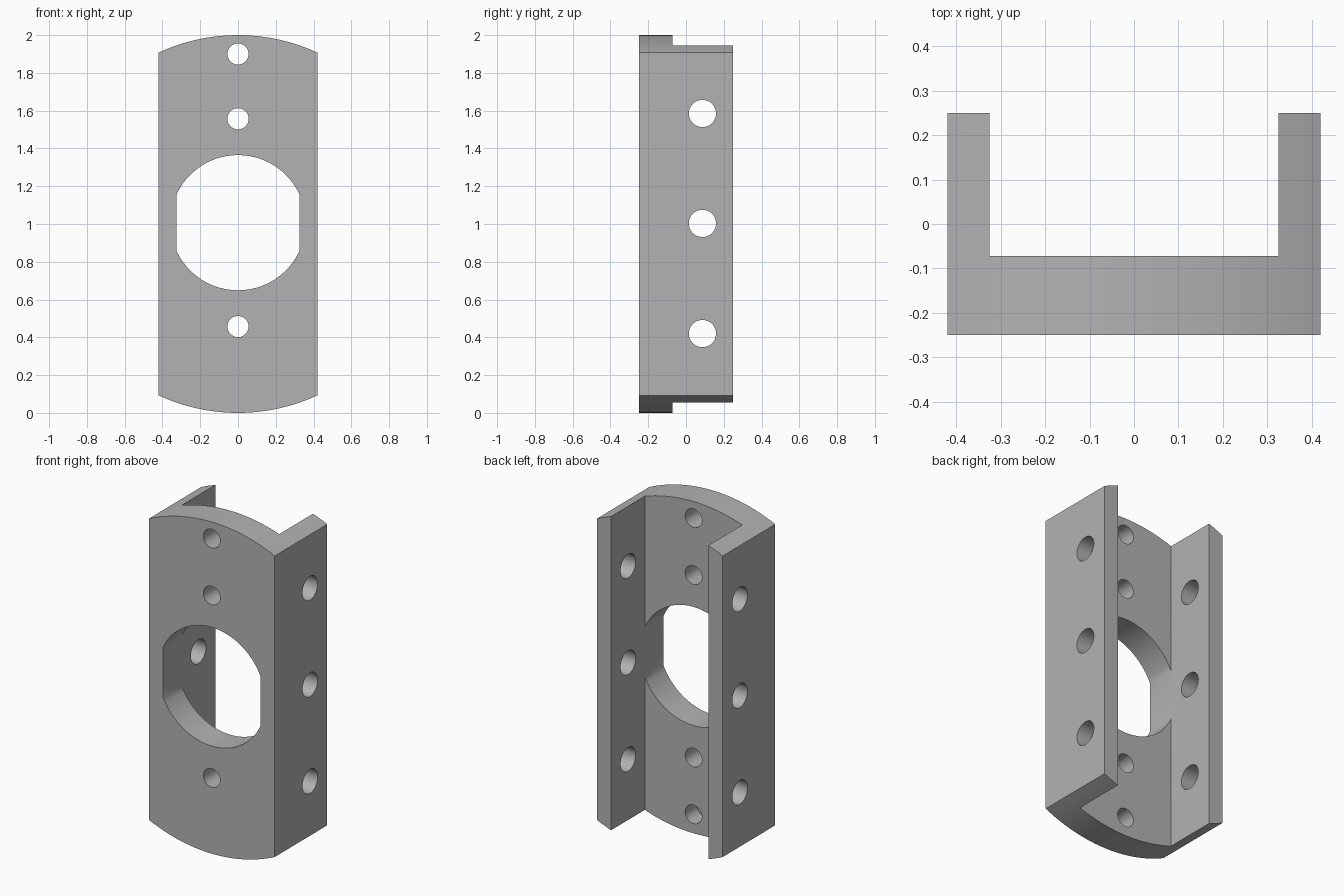
import bpy
import bmesh
from math import sin, cos, pi, asin

cube = bpy.data.objects.get("Cube")
if cube:
    bpy.data.objects.remove(cube, do_unlink=True)

HALF_W, INNER = 0.42, 0.325      # outer and inner half widths
FRONT, BACK, WEB = -0.25, 0.25, -0.072


def prism(name, points, start, end, axis="y"):
    """Extrude a 2D profile along y (points are x, z) or x (points are y, z)."""
    bm = bmesh.new()

    def place(p, t):
        return (p[0], t, p[1]) if axis == "y" else (t, p[0], p[1])
    face = bm.faces.new([bm.verts.new(place(p, start)) for p in points])
    extruded = bmesh.ops.extrude_face_region(bm, geom=[face])["geom"]
    moved = [v for v in extruded if isinstance(v, bmesh.types.BMVert)]
    step = end - start
    bmesh.ops.translate(bm, verts=moved, vec=(0, step, 0) if axis == "y" else (step, 0, 0))
    bmesh.ops.recalc_face_normals(bm, faces=bm.faces)
    mesh = bpy.data.meshes.new(name)
    bm.to_mesh(mesh)
    bm.free()
    obj = bpy.data.objects.new(name, mesh)
    bpy.context.collection.objects.link(obj)
    return obj


def circle(u, v, r, n=48):
    return [(u + r * cos(2 * pi * i / n), v + r * sin(2 * pi * i / n)) for i in range(n)]


def cut(target, cutter):
    mod = target.modifiers.new("cut", "BOOLEAN")
    mod.operation, mod.solver, mod.object = "DIFFERENCE", "EXACT", cutter
    bpy.ops.object.select_all(action="DESELECT")
    bpy.context.view_layer.objects.active = target
    target.select_set(True)
    bpy.ops.object.modifier_apply(modifier=mod.name)
    bpy.data.objects.remove(cutter, do_unlink=True)


# Solid block with ends rounded to a unit circle
STEPS = 24
sweep = asin(HALF_W)
angles = [sweep * (1 - 2 * i / STEPS) for i in range(STEPS + 1)]
top_arc = [(sin(a), 1 + cos(a)) for a in angles]
bottom_arc = [(-x, 2 - z) for x, z in top_arc]
bracket = prism("channel_bracket", top_arc + bottom_arc, FRONT, BACK)

# Large opening with flat sides flush with the channel walls
R = 0.358
corner = asin(INNER / R)
arc = [corner * (1 - 2 * i / STEPS) for i in range(STEPS + 1)]
opening = [(R * sin(a), 1.007 + R * cos(a)) for a in arc]
opening += [(R * -sin(a), 1.007 - R * cos(a)) for a in arc]
cut(bracket, prism("opening_cutter", opening, -0.4, 0.0))

# Channel between the two side flanges
slot = [(-INNER, -0.2), (INNER, -0.2), (INNER, 2.2), (-INNER, 2.2)]
cut(bracket, prism("channel_cutter", slot, WEB, 0.4))

# Screw holes through the web, the lowest one blind from the back
for z, start in ((1.9, -0.4), (1.557, -0.4), (0.457, -0.4), (0.115, WEB - 0.11)):
    cut(bracket, prism("web_hole_cutter", circle(0, z, 0.056), start, 0.0))

# Holes through both flanges
for z in (1.585, 1.003, 0.42):
    cut(bracket, prism("flange_hole_cutter", circle(0.087, z, 0.072), -0.6, 0.6, "x"))

# Plain grey finish
grey = bpy.data.materials.new("plain grey")
grey.use_nodes = True
colour = (0.45, 0.45, 0.45, 1)
grey.diffuse_color = colour
grey.node_tree.nodes["Principled BSDF"].inputs["Base Color"].default_value = colour
bracket.data.materials.clear()
bracket.data.materials.append(grey)

bpy.context.view_layer.objects.active = bracket
bracket.select_set(True)
bpy.ops.object.shade_smooth_by_angle()
